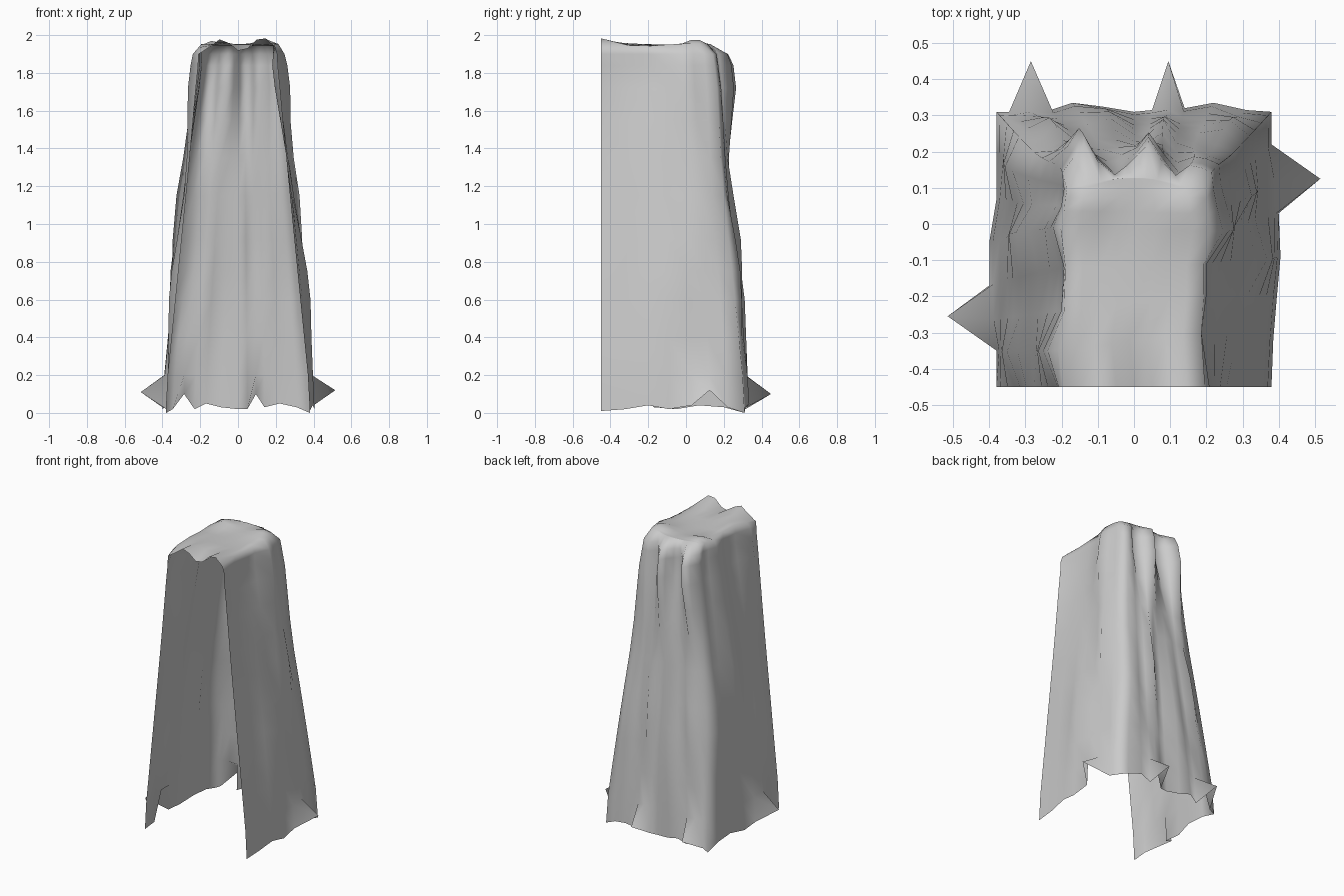
import bpy, bmesh, math
from mathutils import Vector

if "Cube" in bpy.data.objects:
    bpy.data.objects.remove(bpy.data.objects["Cube"])

# Hem outline: left front corner, round the back, to right front corner
HEM = [(-.38, -.45, .01), (-.38, -.35, .02), (-.515, -.255, .11), (-.40, -.17, .03),
       (-.40, -.05, .02), (-.38, .07, .04), (-.38, .2, .03), (-.38, .31, .0),
       (-.345, .31, .02), (-.285, .45, .1), (-.23, .315, .02), (-.17, .335, .05),
       (-.09, .325, .03), (.0, .31, .02), (.05, .315, .02), (.095, .45, .1),
       (.14, .32, .03), (.22, .335, .05), (.31, .315, .03), (.38, .31, .0),
       (.38, .22, .03), (.515, .125, .12), (.40, .03, .04), (.405, -.09, .02),
       (.395, -.2, .04), (.385, -.32, .02), (.38, -.45, .01)]

# Shoulder outline with deep folds, same columns
SHOULDER = [(-.21, -.45), (-.25, -.35), (-.2, -.24), (-.19, -.12), (-.23, -.01),
            (-.2, .05), (-.19, .1), (-.2, .15), (-.17, .2), (-.14, .25), (-.1, .18),
            (-.05, .13), (-.02, .16), (.01, .2), (.04, .24), (.08, .18), (.12, .13),
            (.16, .17), (.19, .165), (.22, .15), (.225, .1), (.24, .04), (.26, -.02),
            (.2, -.11), (.2, -.19), (.18, -.3), (.21, -.45)]
N = len(HEM)
SPIKES = (2, 9, 15, 21)
# Columns where a long fold stands out, with its centre height
FOLDS = {1: .6, 4: 1.1, 6: .75, 9: .8, 12: .5, 15: .9, 18: .7, 21: 1.15, 23: .6}


def base_point(i):
    # outline just above the hem, without the flicked-out corners
    if i in SPIKES:
        return (Vector(HEM[i - 1][:2]) + Vector(HEM[i + 1][:2])) / 2 * 1.02
    return Vector(HEM[i][:2])


def mean_shoulder(i):
    # plain box-like outline that the shoulder folds sit on
    x, y = SHOULDER[i]
    if 7 <= i <= 19:
        k = (i - 7) / 12
        return Vector((-.195 + .395 * k, .12 + .04 * math.sin(math.pi * k)))
    return Vector((math.copysign(.205, x), y * .85 if y > 0 else y))


def outward(pts, i):
    t = pts[min(i + 1, N - 1)] - pts[max(i - 1, 0)]
    return Vector((-t.y, t.x)).normalized()


def top_z(x, y):
    # rippled top: wavy at the open front edge, two soft peaks near the back
    front = max(0, (-.3 - y) / .15)
    peaks = sum(math.exp(-((x - px) ** 2 + (y - .05) ** 2) / .002) for px in (-.13, .14))
    return 1.948 + .006 * math.sin(14 * y + 9 * x) + front * .035 * math.cos(29 * (x + .09)) + .03 * peaks


bm = bmesh.new()
base = [base_point(i) for i in range(N)]
mean = [mean_shoulder(i) for i in range(N)]
rows = [[bm.verts.new(p) for p in HEM]]

# Draped wall rings: shoulder folds fade out downward, long folds stand out lower
for z in (.2, .4, .6, .75, .92, 1.15, 1.35, 1.55, 1.72, 1.84, 1.9):
    s = min(1, (z - .1) / 1.75)
    top = max(0, min(1, (z - 1.25) / .47))
    row = []
    for i in range(N):
        p = base[i].lerp(mean[i], s)
        p += (Vector(SHOULDER[i]) - mean[i]) * top * (.75 if z > 1.87 else 1)
        if 0 < i < N - 1:
            swell = .008
            if i in FOLDS:
                swell += .038 * math.exp(-((z - FOLDS[i]) / .35) ** 2)
            p += outward(base, i) * swell * math.sin(math.pi * s)
        row.append(bm.verts.new((p.x, max(p.y, -.45), z)))
    rows.append(row)

# Rounded rim where the wall turns into the top
rim = []
for i, p in enumerate(mean):
    x, y = p.lerp(Vector(SHOULDER[i]), .35 if i < 7 or i > 19 else 0)
    x, y = x * .95, y - max(0, y) * .2
    rim.append(bm.verts.new((x, y, top_z(x, y))))
rows.append(rim)

for lo, hi in zip(rows, rows[1:]):
    for i in range(N - 1):
        bm.faces.new((lo[i], lo[i + 1], hi[i + 1], hi[i]))

# Top panel: strips running from left rim to right rim
M = 8
strips = []
for i in range(N // 2):
    a, b = rim[i], rim[N - 1 - i]
    mid = []
    for k in range(1, M):
        p = a.co.lerp(b.co, k / M)
        p.z = top_z(p.x, p.y)
        mid.append(bm.verts.new(p))
    strips.append([a] + mid + [b])
for s0, s1 in zip(strips, strips[1:]):
    for k in range(M):
        bm.faces.new((s0[k], s0[k + 1], s1[k + 1], s1[k]))
for k in range(M):
    bm.faces.new((strips[-1][k], strips[-1][k + 1], rim[N // 2]))

bmesh.ops.recalc_face_normals(bm, faces=bm.faces)
mesh = bpy.data.meshes.new("draped_cloth")
bm.to_mesh(mesh)
bm.free()
cloth = bpy.data.objects.new("draped_cloth", mesh)
bpy.context.collection.objects.link(cloth)
for poly in mesh.polygons:
    poly.use_smooth = True
